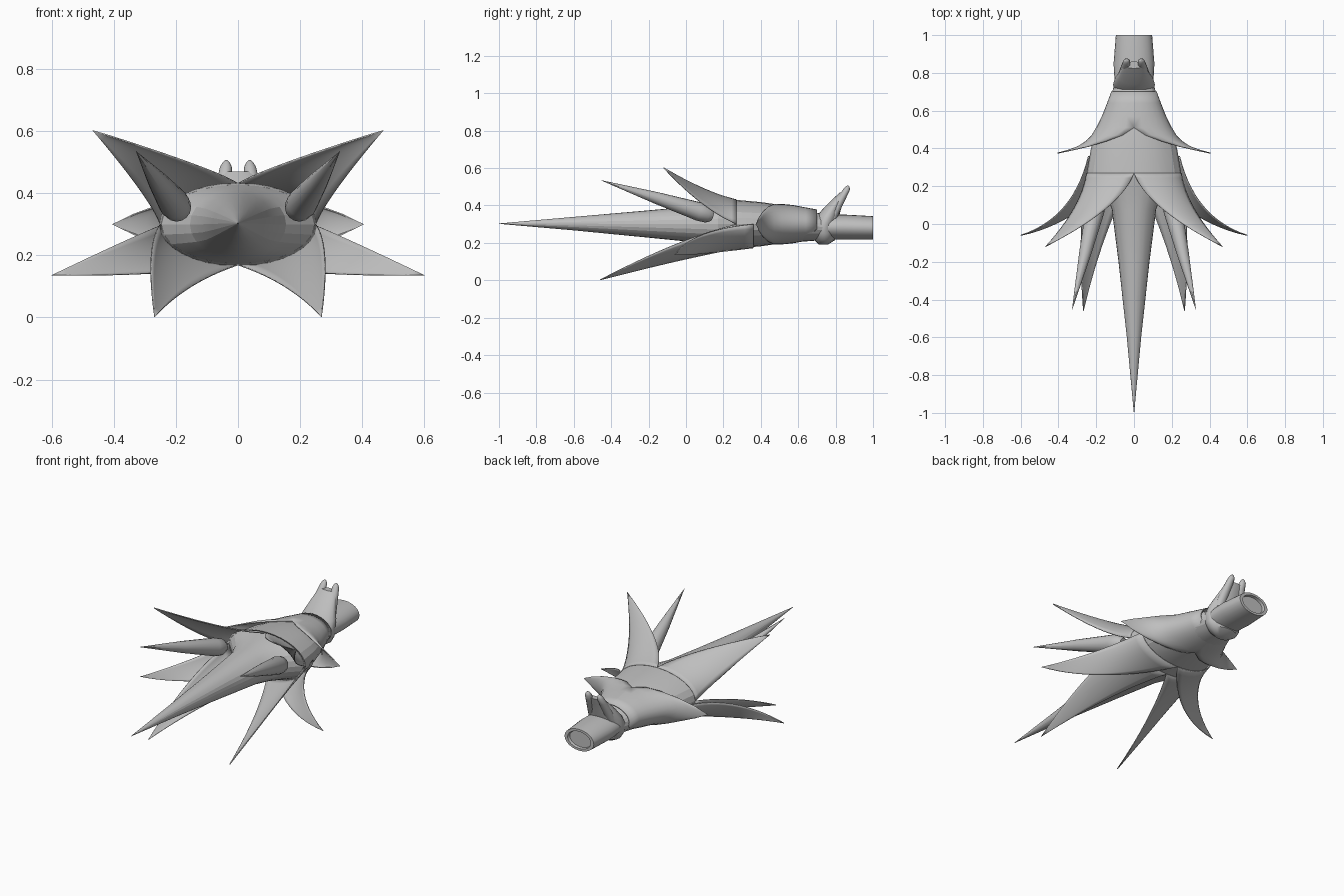
import bpy
import bmesh
from math import sin, cos, pi
from mathutils import Vector

cube = bpy.data.objects.get("Cube")
if cube:
    bpy.data.objects.remove(cube)

grey = bpy.data.materials.new("plain_grey")
grey.use_nodes = True
GREY = (0.52, 0.52, 0.52, 1)
grey.diffuse_color = GREY
grey.node_tree.nodes["Principled BSDF"].inputs["Base Color"].default_value = GREY


def grid_object(name, rows, closed=False, mirror=False, thick=0.0, smooth=30):
    """Skin rows of points; closed rows become a capped tube."""
    bm = bmesh.new()
    vs = [[bm.verts.new(p) for p in row] for row in rows]
    n = len(rows[0])
    for a, b in zip(vs, vs[1:]):
        for i in range(n if closed else n - 1):
            j = (i + 1) % n
            bm.faces.new((a[i], a[j], b[j], b[i]))
    if closed:
        bm.faces.new(vs[0])
        bm.faces.new(vs[-1])
    bmesh.ops.remove_doubles(bm, verts=bm.verts, dist=0.0002)
    bmesh.ops.recalc_face_normals(bm, faces=bm.faces)
    mesh = bpy.data.meshes.new(name)
    bm.to_mesh(mesh)
    bm.free()
    mesh.materials.append(grey)
    ob = bpy.data.objects.new(name, mesh)
    bpy.context.collection.objects.link(ob)
    if thick:
        mod = ob.modifiers.new("thickness", 'SOLIDIFY')
        mod.thickness = thick
        mod.offset = 0
    if mirror:
        mod = ob.modifiers.new("mirror", 'MIRROR')
        mod.use_clip = True
        mod.merge_threshold = 0.0005
    bpy.ops.object.select_all(action='DESELECT')
    ob.select_set(True)
    bpy.context.view_layer.objects.active = ob
    if smooth:
        bpy.ops.object.shade_smooth_by_angle(angle=smooth * pi / 180)
    return ob


def ring(y, z, rx, rz, n=24):
    return [Vector((rx * cos(2 * pi * i / n), y, z + rz * sin(2 * pi * i / n)))
            for i in range(n)]


def flat_ring(z, y, rx, ry, n=20):
    return [Vector((rx * cos(2 * pi * i / n), y + ry * sin(2 * pi * i / n), z))
            for i in range(n)]


def bez(a, b, c, t):
    return Vector(a) * (1 - t) ** 2 + Vector(b) * 2 * t * (1 - t) + Vector(c) * t * t


def petal(name, y, rx, rz, ctrl_a, ctrl_b, ctrl_o, tip):
    """Quarter of an oval tube that curls out to a point, mirrored."""
    rows = []
    for k in range(15):
        t = k / 14
        o = bez((0, y, 0.3), ctrl_o, tip, t)
        a = bez((0, y, 0.3 + rz), ctrl_a, tip, t) - o
        b = bez((rx, y, 0.3), ctrl_b, tip, t) - o
        rows.append([o + a * cos(i * pi / 16) + b * sin(i * pi / 16) for i in range(9)])
    return grid_object(name, rows, mirror=True, thick=0.005, smooth=40)


# Oval body tube
grid_object("body", [ring(*s) for s in (
    (0.74, 0.285, 0.105, 0.068), (0.68, 0.288, 0.12, 0.077), (0.6, 0.295, 0.15, 0.09),
    (0.5, 0.3, 0.195, 0.104), (0.4, 0.3, 0.228, 0.118), (0.27, 0.3, 0.25, 0.13))],
    closed=True, smooth=15)

# Long central spike flaring into the body
grid_object("central_spike", [ring(*s) for s in (
    (-1, 0.303, 0.001, 0.001), (-0.6, 0.303, 0.038, 0.036), (-0.2, 0.301, 0.082, 0.073),
    (0.08, 0.3, 0.118, 0.1), (0.17, 0.3, 0.155, 0.113), (0.22, 0.3, 0.2, 0.121),
    (0.27, 0.3, 0.247, 0.128))], closed=True, smooth=15)

# Curled petals
petal("upper_petals", 0.27, 0.25, 0.13, (0.065, 0.085, 0.475), (0.28, 0.085, 0.38),
      (0.185, 0.085, 0.35), (0.468, -0.12, 0.602))
petal("lower_petals", 0.27, 0.25, -0.13, (0.165, -0.025, 0.115), (0.3, -0.025, 0.23),
      (0.245, -0.025, 0.19), (0.268, -0.46, 0.002))
petal("side_petals", 0.36, 0.241, -0.126, (0.26, 0.01, 0.13), (0.32, 0.03, 0.27),
      (0.32, 0.02, 0.2), (0.6, -0.06, 0.136))

# Short sheath leaves: edge x, outer x, half height along y
leaf = [(0.7, 0, 0.118, 0.076), (0.64, 0, 0.14, 0.087), (0.57, 0, 0.168, 0.1),
        (0.51, 0, 0.198, 0.106), (0.47, 0.06, 0.222, 0.106), (0.44, 0.14, 0.25, 0.092),
        (0.41, 0.24, 0.295, 0.064), (0.39, 0.33, 0.35, 0.033), (0.375, 0.405, 0.405, 0)]
grid_object("sheath_leaves", [
    [Vector((e + (w - e) * cos(a), y, 0.3 + h * sin(a)))
     for a in [(-0.5 + i / 14) * pi for i in range(15)]] for y, e, w, h in leaf],
    mirror=True, thick=0.005, smooth=40)

# Thin upper spikes
base, tip = Vector((0.19, 0.14, 0.345)), Vector((0.328, -0.455, 0.535))
turn = (tip - base).to_track_quat('Z', 'Y')
rows = []
for t, r in ((0, 0.03), (0.04, 0.046), (0.12, 0.05), (0.5, 0.032), (1, 0.0005)):
    c = base.lerp(tip, t)
    rows.append([c + turn @ Vector((r * cos(i * pi / 8), r * sin(i * pi / 8), 0))
                 for i in range(16)])
grid_object("thin_spikes", rows, closed=True, mirror=True)

# Rear stem with a recessed end
grid_object("stem", [ring(*s) for s in (
    (0.7, 0.285, 0.1, 0.065), (0.85, 0.284, 0.108, 0.067), (1, 0.28, 0.096, 0.063),
    (1, 0.28, 0.076, 0.05), (0.985, 0.28, 0.072, 0.047))], closed=True, smooth=25)

# Tilted collar around the stem and its pair of rounded horns
grid_object("collar", [flat_ring(*s) for s in (
    (0.192, 0.735, 0.045, 0.025), (0.215, 0.742, 0.085, 0.055), (0.25, 0.738, 0.106, 0.063),
    (0.3, 0.738, 0.111, 0.064), (0.345, 0.76, 0.104, 0.06), (0.39, 0.785, 0.085, 0.046),
    (0.44, 0.82, 0.066, 0.03), (0.47, 0.842, 0.05, 0.018))], closed=True, smooth=40)
horn = [(0.33, 0.775, 0.06, 0.03), (0.4, 0.81, 0.05, 0.027), (0.45, 0.838, 0.043, 0.023),
        (0.485, 0.858, 0.039, 0.019), (0.5, 0.863, 0.038, 0.011), (0.507, 0.865, 0.038, 0.003)]
grid_object("collar_horns", [
    [p + Vector((x, 0, 0)) for p in flat_ring(z, y, r, r, 12)] for z, y, x, r in horn],
    closed=True, mirror=True, smooth=50)
